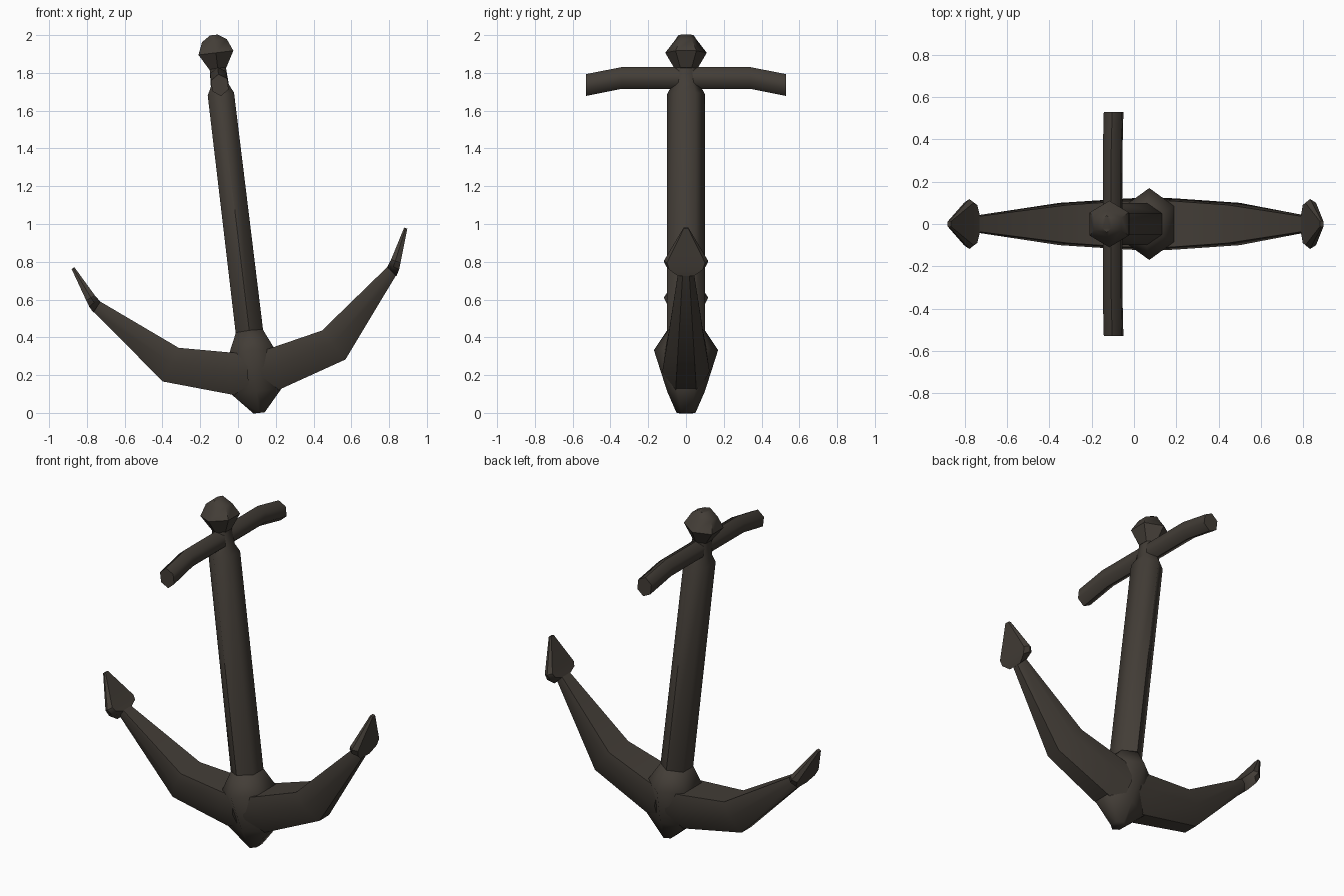
import bpy, bmesh, math
from mathutils import Vector, Matrix

cube = bpy.data.objects.get("Cube")
if cube:
    bpy.data.objects.remove(cube, do_unlink=True)

# Dark weathered iron
iron = bpy.data.materials.new("dark iron")
color = (0.056, 0.047, 0.038, 1)
iron.diffuse_color = color
iron.use_nodes = True
iron.node_tree.nodes["Principled BSDF"].inputs["Base Color"].default_value = color

# The whole anchor leans towards its right
LEAN = Matrix.Translation((0.112, 0, 0)) @ Matrix.Rotation(math.radians(-6.85), 4, "Y")


def loft(name, rings, smooth=65, mirror=False):
    """Skin rings of equal point count, capping both ends."""
    bm = bmesh.new()
    loops = [[bm.verts.new(p) for p in ring] for ring in rings]
    n = len(loops[0])
    for a, b in zip(loops, loops[1:]):
        for i in range(n):
            j = (i + 1) % n
            bm.faces.new((a[i], a[j], b[j], b[i]))
    bm.faces.new(loops[0])
    bm.faces.new(loops[-1])
    bmesh.ops.recalc_face_normals(bm, faces=bm.faces)
    mesh = bpy.data.meshes.new(name)
    bm.to_mesh(mesh)
    bm.free()
    mesh.materials.append(iron)
    obj = bpy.data.objects.new(name, mesh)
    bpy.context.collection.objects.link(obj)
    obj.matrix_world = LEAN
    bpy.ops.object.select_all(action="DESELECT")
    obj.select_set(True)
    bpy.context.view_layer.objects.active = obj
    bpy.ops.object.shade_smooth_by_angle(angle=math.radians(smooth))
    if mirror:
        obj.modifiers.new("Mirror", "MIRROR").use_axis[0] = True
    return obj


def upright_hex(z, w, d):
    """Horizontal hexagon, corners at front and back."""
    return [Vector((x * w, y * d, z)) for x, y in
            ((0, -1), (1, -.5), (1, .5), (0, 1), (-1, .5), (-1, -.5))]


def arm_ring(inner, outer, d, inner_k, outer_k):
    """Hexagon between an inner and an outer edge point, half depth d."""
    a, b = Vector((inner[0], 0, inner[1])), Vector((outer[0], 0, outer[1]))
    m = a.lerp(b, .45)
    rows = ((a, -inner_k), (m, -1), (b, -outer_k), (b, outer_k), (m, 1), (a, inner_k))
    return [p + Vector((0, k * d, 0)) for p, k in rows]


# Shank with a narrowed neck
loft("shank", [upright_hex(*s) for s in (
    (.40, .073, .1), (1.70, .07, .1), (1.745, .048, .075), (1.86, .042, .06))])

# Knob on top of the neck
loft("top_knob", [upright_hex(*s) for s in (
    (1.835, .045, .06), (1.92, .093, .11), (1.985, .066, .06), (2.015, .02, .04))], 50)

# Crown where the arms meet
loft("crown", [upright_hex(*s) for s in (
    (.44, .07, .1), (.335, .118, .17), (.115, .134, .1), (0, .03, .05))], 75)

# Stock: a crossbar drooping at both ends
stock = []
for y, z in ((-.53, 1.748), (-.34, 1.786), (.34, 1.786), (.53, 1.748)):
    stock.append([Vector((.05 * math.sin(math.radians(a)), y,
                          z + .058 * math.cos(math.radians(a))))
                  for a in range(0, 360, 60)])
loft("stock", stock)

# Two curved arms
loft("arms", [arm_ring(*s, .9, .45) for s in (
    ((.03, .32), (.04, .09), .125),
    ((.12, .337), (.137, .115), .12),
    ((.382, .393), (.487, .226), .1),
    ((.771, .69), (.805, .635), .04))], 50, mirror=True)

# Arrowhead flukes at the arm ends
loft("flukes", [arm_ring(*s, .85, .85) for s in (
    ((.765, .685), (.808, .632), .05),
    ((.775, .70), (.826, .665), .105),
    ((.79, .722), (.838, .70), .118),
    ((.879, .882), (.895, .875), .014))], 40, mirror=True)
